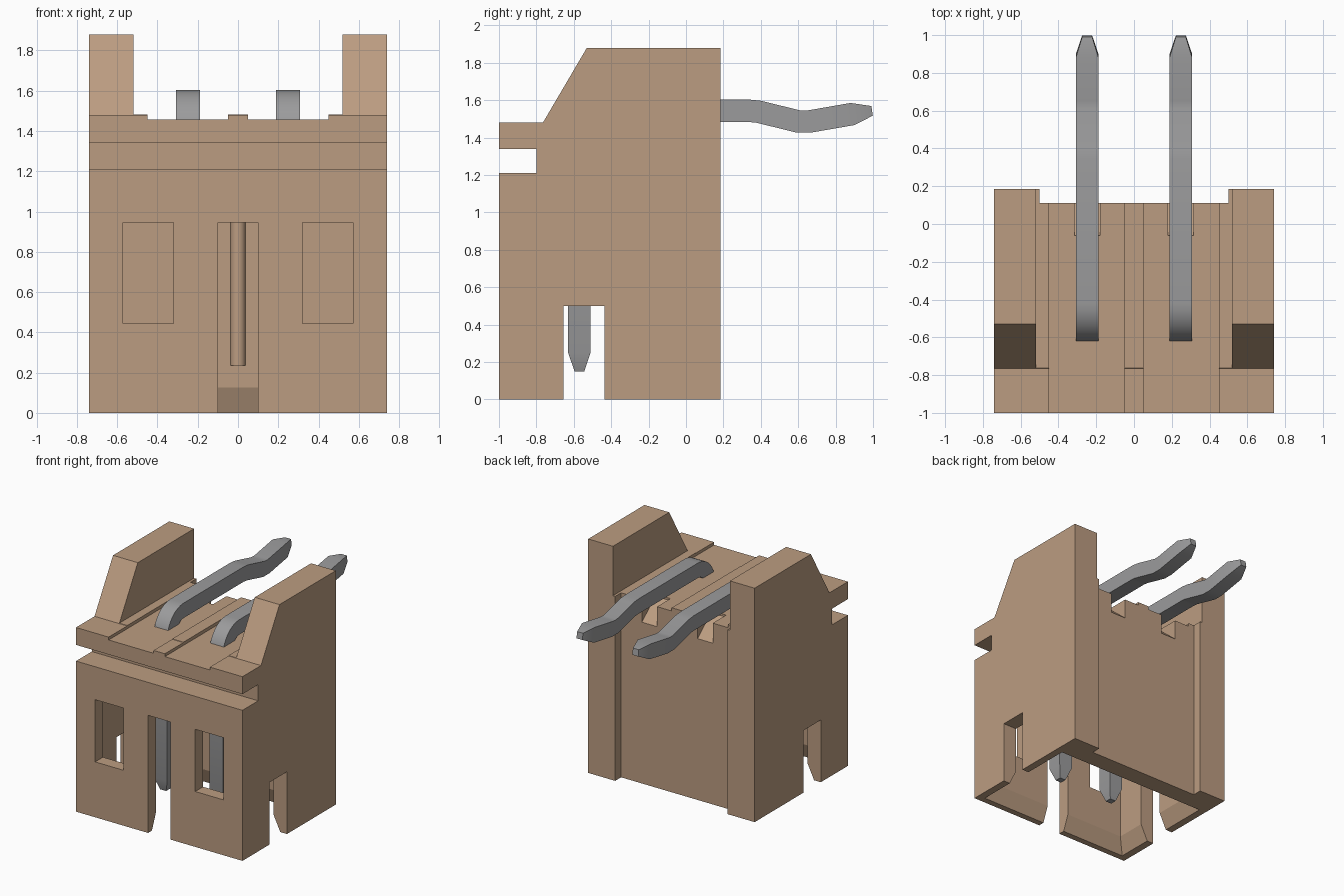
import bpy, bmesh, math
from mathutils import Vector

cube = bpy.data.objects.get("Cube")
if cube:
    bpy.data.objects.remove(cube, do_unlink=True)


def material(name, rgb):
    m = bpy.data.materials.new(name)
    m.use_nodes = True
    m.diffuse_color = (*rgb, 1)
    bsdf = m.node_tree.nodes["Principled BSDF"]
    bsdf.inputs["Base Color"].default_value = (*rgb, 1)
    bsdf.inputs["Roughness"].default_value = 0.6
    return m


TAN = material("tan plastic", (0.50, 0.335, 0.22))
GREY = material("grey metal", (0.33, 0.33, 0.335))


def loft(name, sections, mat):
    """Closed solid through a list of matching point loops."""
    bm = bmesh.new()
    rings = [[bm.verts.new(p) for p in s] for s in sections]
    n = len(rings[0])
    for a, b in zip(rings, rings[1:]):
        for i in range(n):
            j = (i + 1) % n
            bm.faces.new((a[i], a[j], b[j], b[i]))
    bm.faces.new(rings[0])
    bm.faces.new(rings[-1])
    bmesh.ops.recalc_face_normals(bm, faces=bm.faces)
    me = bpy.data.meshes.new(name)
    bm.to_mesh(me)
    bm.free()
    me.materials.append(mat)
    ob = bpy.data.objects.new(name, me)
    bpy.context.collection.objects.link(ob)
    return ob


def prism(name, profile, x0, x1, mat=TAN):
    """Side profile of (y, z) points extruded along x."""
    return loft(name, [[(x, y, z) for y, z in profile] for x in (x0, x1)], mat)


def box(name, x0, x1, y0, y1, z0, z1):
    return prism(name, [(y0, z0), (y1, z0), (y1, z1), (y0, z1)], x0, x1)


def cut(target, cutter):
    mod = target.modifiers.new("cut", "BOOLEAN")
    mod.operation = "DIFFERENCE"
    mod.solver = "EXACT"
    mod.object = cutter
    cutter.hide_render = True
    bpy.context.view_layer.objects.active = target
    bpy.ops.object.modifier_apply(modifier=mod.name)
    bpy.data.objects.remove(cutter, do_unlink=True)


# Housing: side profile with sloped towers and front notch
housing = prism("housing", [
    (-1, 0), (0.185, 0), (0.185, 1.88), (-0.53, 1.88), (-0.765, 1.48),
    (-1, 1.48), (-1, 1.34), (-0.8, 1.34), (-0.8, 1.21), (-1, 1.21)], -0.74, 0.74)

# Gap between the towers and the recessed back
cut(housing, box("gap", -0.52, 0.52, -1.2, 0.4, 1.483, 2.2))
cut(housing, box("back_recess", -0.5, 0.5, 0.11, 0.4, -0.2, 2.2))

# Socket cavity, flared at its mouth
def rect(hx, y0, y1, z):
    return [(-hx, y0, z), (hx, y0, z), (hx, y1, z), (-hx, y1, z)]

cut(housing, loft("cavity", [
    rect(0.69, -0.958, -0.032, -0.02),
    rect(0.62, -0.90, -0.09, 0.125),
    rect(0.62, -0.90, -0.09, 0.95)], TAN))

# Centre slot in the front wall and the side slots
cut(housing, box("front_slot", -0.1, 0.1, -1.2, -0.6, -0.2, 0.945))
cut(housing, box("side_slots", -1, 1, -0.655, -0.435, -0.2, 0.5))

for s in (-1, 1):
    # Front windows
    x = sorted((s * 0.32, s * 0.57))
    cut(housing, box("window", *x, -1.2, -0.7, 0.445, 0.945))
    # Shallow top grooves
    x = sorted((s * 0.05, s * 0.45))
    cut(housing, box("groove", *x, -1.2, 0.4, 1.457, 1.7))
    # Ramped notches under the pins at the back
    x = sorted((s * 0.18, s * 0.315))
    cut(housing, prism("notch", [(-0.06, 1.5), (-0.06, 1.44), (0.2, 1.22), (0.2, 1.5)], *x))

# Rounded key rib on the inner back wall
rib = [(0.038 * math.cos(math.pi * i / 10), -0.085 - 0.038 * math.sin(math.pi * i / 10))
       for i in range(11)]
key_rib = loft("key_rib", [[(x, y, z) for x, y in rib] for z in (0.235, 0.955)], TAN)

# Bent pins: (y, z, half thickness) along the centre line
path = [(-0.57, 0.15, 0.026), (-0.57, 0.25, 0.06)]
R = 0.15
for i in range(9):
    a = math.pi / 2 * i / 8
    path.append((-0.57 + R * (1 - math.cos(a)), 1.543 - R + R * math.sin(a), 0.06))
path += [(0.34, 1.543, 0.06), (0.39, 1.538, 0.06), (0.60, 1.486, 0.06), (0.66, 1.486, 0.06),
         (0.89, 1.526, 0.06), (0.995, 1.543, 0.026)]


def pin_sections(cx):
    pts = [Vector((y, z)) for y, z, _ in path]
    out = []
    for i, (p, (_, _, h)) in enumerate(zip(pts, path)):
        t = (pts[min(i + 1, len(pts) - 1)] - pts[max(i - 1, 0)]).normalized()
        n = Vector((-t.y, t.x)) * h
        a, b = p + n, p - n
        out.append([(cx - h, *a), (cx + h, *a), (cx + h, *b), (cx - h, *b)])
    return out


pins = [loft(name, pin_sections(x), GREY)
        for name, x in (("left_pin", 0.248), ("right_pin", -0.248))]

# Smooth the bends and the rib, keep the other edges sharp
for ob in pins + [key_rib]:
    bpy.ops.object.select_all(action="DESELECT")
    ob.select_set(True)
    bpy.context.view_layer.objects.active = ob
    bpy.ops.object.shade_smooth_by_angle(angle=math.radians(25))
